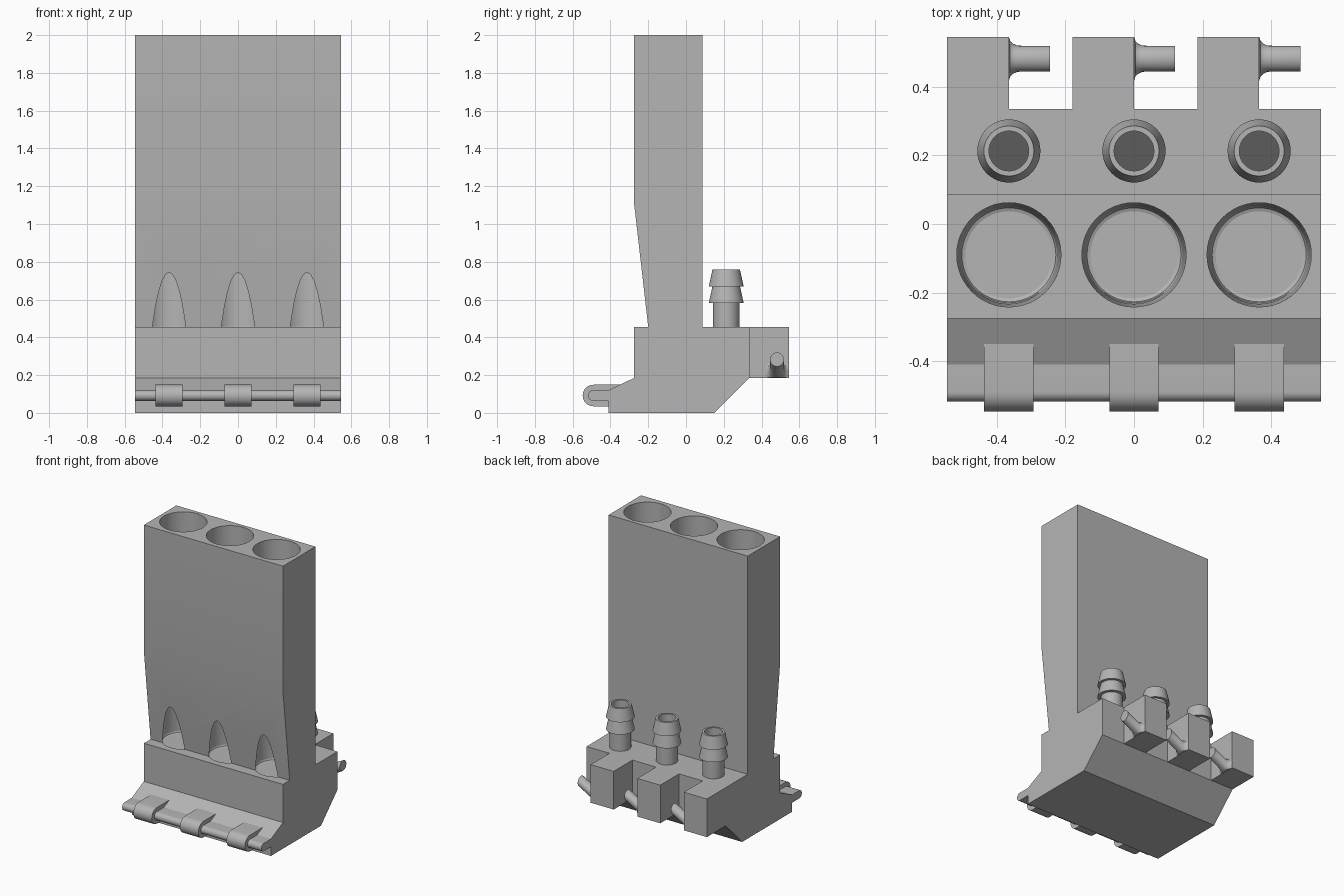
import bpy, bmesh, math
from mathutils import Matrix, Vector

cube = bpy.data.objects.get("Cube")
if cube:
    bpy.data.objects.remove(cube, do_unlink=True)

GREY = (0.46, 0.46, 0.46, 1)
mat = bpy.data.materials.new("plain grey")
mat.use_nodes = True
mat.diffuse_color = GREY
mat.node_tree.nodes["Principled BSDF"].inputs["Base Color"].default_value = GREY

HALF = 0.545
PITCH = 0.365
CENTRES = (("right", -PITCH), ("middle", 0), ("left", PITCH))


def finish(name, bm, smooth=True):
    bmesh.ops.remove_doubles(bm, verts=bm.verts, dist=1e-5)
    bmesh.ops.recalc_face_normals(bm, faces=bm.faces)
    me = bpy.data.meshes.new(name)
    bm.to_mesh(me)
    bm.free()
    ob = bpy.data.objects.new(name, me)
    me.materials.append(mat)
    bpy.context.collection.objects.link(ob)
    if smooth:
        activate(ob)
        bpy.ops.object.shade_smooth_by_angle(angle=math.radians(30))
    return ob


def activate(ob):
    bpy.ops.object.select_all(action='DESELECT')
    ob.select_set(True)
    bpy.context.view_layer.objects.active = ob


def extrude_x(name, profile, x0, x1, smooth=True):
    """Extrude a (y, z) outline along x."""
    bm = bmesh.new()
    face = bm.faces.new([bm.verts.new((x0, y, z)) for y, z in profile])
    new = bmesh.ops.extrude_face_region(bm, geom=[face])["geom"]
    bmesh.ops.translate(bm, vec=(x1 - x0, 0, 0),
                        verts=[v for v in new if isinstance(v, bmesh.types.BMVert)])
    return finish(name, bm, smooth)


def lathe(name, profile, x, y, closed=False):
    """Turn an (r, z) outline about a vertical axis."""
    bm = bmesh.new()
    verts = [bm.verts.new((r, 0, z)) for r, z in profile]
    pairs = list(zip(verts, verts[1:]))
    if closed:
        pairs.append((verts[-1], verts[0]))
    edges = [bm.edges.new(p) for p in pairs]
    bmesh.ops.spin(bm, geom=verts + edges, cent=(0, 0, 0), axis=(0, 0, 1),
                   angle=math.tau, steps=48, use_merge=True)
    bmesh.ops.translate(bm, verts=bm.verts, vec=(x, y, 0))
    return finish(name, bm)


def cut(target, cutter):
    cutter.hide_render = True
    mod = target.modifiers.new("cut", 'BOOLEAN')
    mod.operation = 'DIFFERENCE'
    mod.solver = 'EXACT'
    mod.object = cutter
    activate(target)
    bpy.ops.object.modifier_apply(modifier=mod.name)
    bpy.data.objects.remove(cutter, do_unlink=True)


def tongue(radius, back_top, back_bottom):
    """Side outline with a round nose."""
    y, z = -0.49, 0.092
    arc = [(y - radius * math.sin(a), z + radius * math.cos(a))
           for a in (math.pi * i / 16 for i in range(17))]
    return [(back_top, z + radius)] + arc + [(back_bottom, z - radius)]


# Body: base with a tall tower
body = extrude_x("body", [
    (-0.41, 0), (0.15, 0), (0.335, 0.185), (0.335, 0.455), (0.088, 0.455), (0.088, 2),
    (-0.275, 2), (-0.275, 1.11), (-0.2, 0.455), (-0.275, 0.455), (-0.275, 0.185),
    (-0.41, 0.12)], -HALF, HALF, smooth=False)

# Long bores in the tower, opening through its sloped front
for side, x in CENTRES:
    cut(body, lathe("bore_cutter", [
        (0, 0.443), (0.127, 0.443), (0.137, 0.447), (0.141, 0.457), (0.152, 2), (0.1522, 2.03),
        (0, 2.03)], x, -0.09))

# Hose bores with a slanted floor
for side, x in CENTRES:
    cutter = lathe("hose_cutter", [(0, 0.17), (0.058, 0.17), (0.058, 0.6), (0, 0.6)], x, 0.213)
    for v in cutter.data.vertices:
        if v.co.z < 0.3:
            v.co.z += v.co.y - 0.213
    cut(body, cutter)
activate(body)
bpy.ops.object.shade_smooth_by_angle(angle=math.radians(20))

# Front hinge bar and its clips
extrude_x("hinge_bar", tongue(0.028, -0.4, -0.4), -HALF, HALF)
for side, x in CENTRES:
    extrude_x(side + "_clip", tongue(0.057, -0.345, -0.4), x - 0.072, x + 0.072)

for side, x in CENTRES:
    # Barbed hose fitting
    lathe(side + "_hose_barb", [
        (0.058, 0.45), (0.07, 0.45), (0.07, 0.583), (0.092, 0.583), (0.073, 0.67),
        (0.092, 0.67), (0.073, 0.758), (0.058, 0.758)], x, 0.213, closed=True)

    # Rear block
    x0 = x - 0.18
    extrude_x(side + "_rear_block", [(0.335, 0.185), (0.545, 0.185), (0.545, 0.455),
                                     (0.335, 0.455)], x0, x, smooth=False)

    # Peg rising sideways from the block, flared at its root
    bm = bmesh.new()
    rings = []
    for dx, r in ((0, 0.064), (0.004, 0.052), (0.012, 0.044), (0.025, 0.038), (0.12, 0.037)):
        ring = []
        for i in range(32):
            a = math.tau * i / 32
            z = 0.217 + 0.55 * dx + r * math.sin(a)
            ring.append(bm.verts.new((x + dx, 0.482 + r * math.cos(a), max(z, 0.187))))
        rings.append(ring)
    for a, b in zip(rings, rings[1:]):
        for i in range(32):
            j = (i + 1) % 32
            bm.faces.new((a[i], a[j], b[j], b[i]))
    bm.faces.new(rings[-1])
    finish(side + "_peg", bm)
